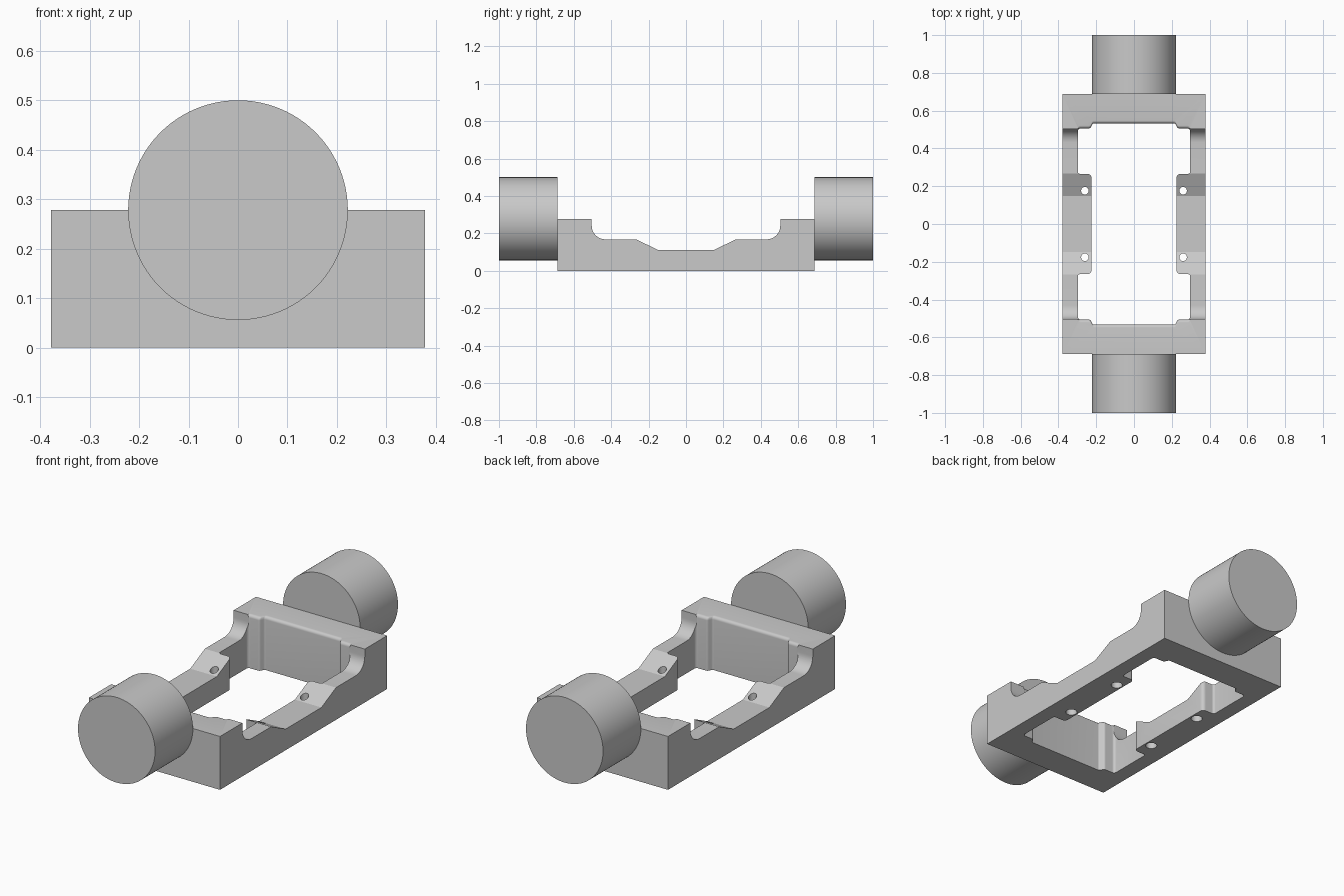
import bpy, bmesh, math
from mathutils import Vector, Matrix

if "Cube" in bpy.data.objects:
    bpy.data.objects.remove(bpy.data.objects["Cube"])

grey = bpy.data.materials.new("plain grey")
grey.use_nodes = True
grey.diffuse_color = (0.585, 0.585, 0.585, 1)
grey.node_tree.nodes["Principled BSDF"].inputs["Base Color"].default_value = grey.diffuse_color

TOP = 0.278          # height of the end blocks
LIP = 0.016          # rounding of the opening's upper rim
END = 0.688          # half length of the frame


def add_object(name, bm):
    bmesh.ops.recalc_face_normals(bm, faces=bm.faces)
    mesh = bpy.data.meshes.new(name)
    bm.to_mesh(mesh)
    bm.free()
    mesh.materials.append(grey)
    ob = bpy.data.objects.new(name, mesh)
    bpy.context.collection.objects.link(ob)
    return ob


def rounded(corners, steps=6):
    """Outline with each (x, y, radius) corner replaced by an arc."""
    out = []
    n = len(corners)
    for i, (x, y, r) in enumerate(corners):
        p = Vector((x, y))
        if r == 0:
            out.append(p)
            continue
        a = (Vector(corners[i - 1][:2]) - p).normalized()
        b = (Vector(corners[(i + 1) % n][:2]) - p).normalized()
        half = a.angle(b) / 2
        centre = p + (a + b).normalized() * r / math.sin(half)
        start = (p + a * r / math.tan(half) - centre).normalized()
        finish = (p + b * r / math.tan(half) - centre).normalized()
        for k in range(steps + 1):
            out.append(centre + r * start.lerp(finish, 0.5).normalized() if 2 * k == steps
                       else centre + r * start.slerp(finish, k / steps).normalized())
    return out


def loft(name, rings):
    """Solid through rings that share a point count."""
    bm = bmesh.new()
    rows = [[bm.verts.new(p) for p in ring] for ring in rings]
    n = len(rows[0])
    for low, high in zip(rows, rows[1:]):
        for i in range(n):
            j = (i + 1) % n
            bm.faces.new((low[i], low[j], high[j], high[i]))
    bm.faces.new(rows[0])
    bm.faces.new(rows[-1])
    return add_object(name, bm)


def cylinder(name, radius, depth, centre, segments, turn=0.0):
    bm = bmesh.new()
    bmesh.ops.create_cone(bm, cap_ends=True, segments=segments,
                          radius1=radius, radius2=radius, depth=depth,
                          matrix=Matrix.Translation(centre) @ Matrix.Rotation(turn, 4, "X"))
    return add_object(name, bm)


def cut(ob, cutter):
    mod = ob.modifiers.new("cut", "BOOLEAN")
    mod.operation = "DIFFERENCE"
    mod.solver = "EXACT"
    mod.object = cutter
    bpy.context.view_layer.update()
    mesh = bpy.data.meshes.new_from_object(ob.evaluated_get(bpy.context.evaluated_depsgraph_get()))
    ob.modifiers.clear()
    ob.data = mesh
    bpy.data.objects.remove(cutter)


def smooth(ob):
    bpy.ops.object.select_all(action="DESELECT")
    ob.select_set(True)
    bpy.context.view_layer.objects.active = ob
    bpy.ops.object.shade_smooth_by_angle(angle=math.radians(24))


# Frame body: stepped side profile swept across the width
half_side = [(END, 0, 0), (END, TOP, 0), (0.504, TOP, 0),
             (0.504, 0.168, 0.073), (0.267, 0.168, 0), (0.147, 0.11, 0)]
side = half_side + [(-y, z, r) for y, z, r in reversed(half_side)]
profile = rounded(side, 12)
frame = loft("frame", [[(x, p.x, p.y) for p in profile] for x in (-0.378, 0.378)])

# Central opening with mounting pads, corner pockets and a rounded upper rim
quarter = [(0.225, 0.265, 0.02), (0.297, 0.265, 0.012), (0.297, 0.506, 0.014),
           (0.232, 0.506, 0.014), (0.218, 0.532, 0.012)]
right_half = [(x, -y, r) for x, y, r in reversed(quarter)] + quarter
plan = rounded(right_half + [(-x, -y, r) for x, y, r in right_half])
levels = [(-0.1, 0)]
for k in range(7):
    a = k / 6 * math.pi / 2
    levels.append((TOP - LIP + LIP * math.sin(a), LIP * (1 - math.cos(a))))
levels.append((TOP + 0.1, LIP))
rings = []
for z, grow in levels:
    rings.append([(p.x, p.y + (math.copysign(grow, p.y) if abs(p.y) > 0.45 else 0), z)
                  for p in plan])
cut(frame, loft("opening_cutter", rings))

# Counterbored screw holes through the pads
for sx in (-1, 1):
    for sy in (-1, 1):
        x, y = sx * 0.26, sy * 0.176
        cut(frame, cylinder("hole_cutter", 0.02, 0.6, (x, y, 0.1), 32))
        cut(frame, cylinder("counterbore_cutter", 0.028, 0.1, (x, y, 0), 32))
smooth(frame)

# Round trunnions on both ends
for name, s in (("front_trunnion", -1), ("back_trunnion", 1)):
    smooth(cylinder(name, 0.222, 1 - END, (0, s * (1 + END) / 2, TOP), 96, math.pi / 2))
